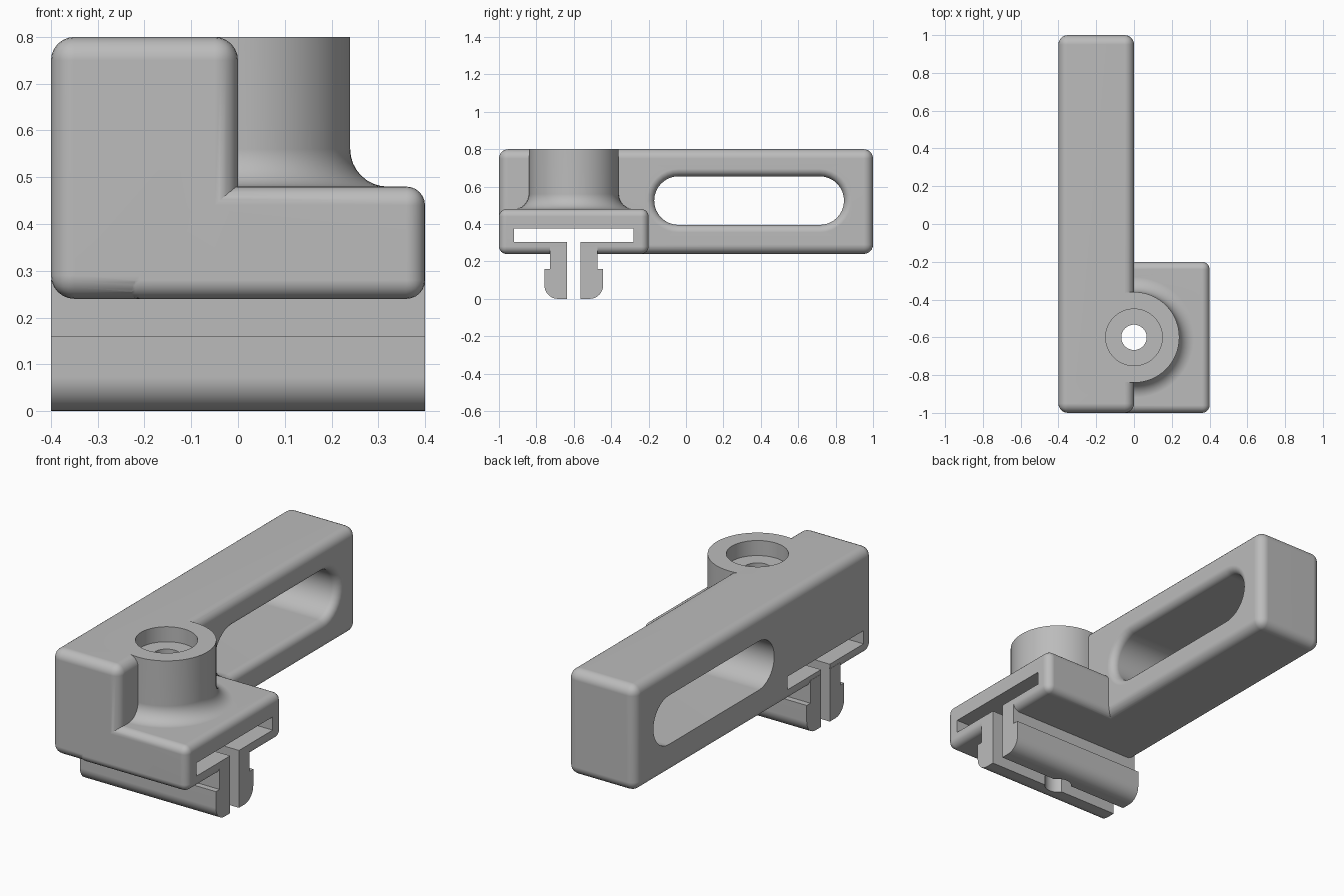
import bpy, bmesh
from math import sin, cos, pi, radians

cube = bpy.data.objects.get("Cube")
if cube:
    bpy.data.objects.remove(cube, do_unlink=True)

grey = bpy.data.materials.new("plain grey")
grey.use_nodes = True
grey.diffuse_color = (0.5, 0.5, 0.5, 1)
grey.node_tree.nodes["Principled BSDF"].inputs["Base Color"].default_value = (0.5, 0.5, 0.5, 1)

AXIS_Y = -0.6   # centre line of the boss and the clip


def finish(name, bm):
    bmesh.ops.recalc_face_normals(bm, faces=bm.faces)
    mesh = bpy.data.meshes.new(name)
    bm.to_mesh(mesh)
    bm.free()
    mesh.materials.append(grey)
    ob = bpy.data.objects.new(name, mesh)
    bpy.context.collection.objects.link(ob)
    return ob


def loft(name, rings):
    """Skin a list of equal closed rings and cap both ends."""
    bm = bmesh.new()
    loops = [[bm.verts.new(p) for p in ring] for ring in rings]
    for a, b in zip(loops, loops[1:]):
        for i in range(len(a)):
            j = (i + 1) % len(a)
            bm.faces.new((a[i], a[j], b[j], b[i]))
    bm.faces.new(loops[0])
    bm.faces.new(loops[-1])
    return finish(name, bm)


def prism(name, profile, x0=-0.4, x1=0.4):
    return loft(name, [[(x, y, z) for y, z in profile] for x in (x0, x1)])


def rect(y0, y1, z0, z1):
    return [(y0, z0), (y1, z0), (y1, z1), (y0, z1)]


def rounded_box(name, x0, x1, y0, y1, z0, z1, r):
    ob = prism(name, rect(y0, y1, z0, z1), x0, x1)
    bm = bmesh.new()
    bm.from_mesh(ob.data)
    bmesh.ops.bevel(bm, geom=bm.edges[:], offset=r, segments=6, profile=0.5, affect='EDGES')
    bm.to_mesh(ob.data)
    bm.free()
    return ob


def turned(name, profile, sides=64):
    """Solid of revolution about the vertical boss axis."""
    return loft(name, [[(r * cos(2 * pi * i / sides), AXIS_Y + r * sin(2 * pi * i / sides), z)
                        for i in range(sides)] for r, z in profile])


def combine(ob, other, operation, keep=False):
    mod = ob.modifiers.new("combine", 'BOOLEAN')
    mod.operation = operation
    mod.solver = 'EXACT'
    mod.object = other
    bpy.context.view_layer.objects.active = ob
    bpy.ops.object.modifier_apply(modifier=mod.name)
    if not keep:
        bpy.data.objects.remove(other, do_unlink=True)


def smooth(ob):
    bpy.ops.object.select_all(action='DESELECT')
    ob.select_set(True)
    bpy.context.view_layer.objects.active = ob
    bpy.ops.object.shade_smooth_by_angle(angle=radians(28))
    ob.modifiers.new("even shading", 'WEIGHTED_NORMAL').keep_sharp = True


# Long bar
body = rounded_box("bracket_body", -0.4, 0, -1, 1, 0.24, 0.8, 0.05)


# Long window through the bar, flared on its right-hand rim
def stadium(x, r, y0=-0.04, y1=0.715, z=0.525, n=16):
    ring = [(x, y1 + r * sin(pi * i / n), z + r * cos(pi * i / n)) for i in range(n + 1)]
    return ring + [(x, y0 - r * sin(pi * i / n), z - r * cos(pi * i / n)) for i in range(n + 1)]


flare = [(-0.04 + 0.04 * sin(t * pi / 12), 0.17 - 0.04 * cos(t * pi / 12)) for t in range(7)]
window = loft("window_cutter", [stadium(x, r) for x, r in [(-0.5, 0.13)] + flare + [(0.05, 0.17)]])
combine(body, window, 'DIFFERENCE')

# Base block beside the bar
base = rounded_box("base_block", -0.25, 0.4, -1, -0.2, 0.24, 0.48, 0.04)
combine(body, base, 'UNION')

# Round boss with a filleted foot
fillet = [(0.32 - 0.08 * sin(t * pi / 16), 0.56 - 0.08 * cos(t * pi / 16)) for t in range(9)]
boss = turned("boss", [(0.32, 0.42)] + fillet + [(0.24, 0.8)])
combine(body, boss, 'UNION')

# Flat nut slot and the gap leading down from it
combine(body, prism("slot_cutter", rect(-0.92, -0.28, 0.305, 0.375), -0.6, 0.6), 'DIFFERENCE')
combine(body, prism("gap_cutter", rect(-0.637, -0.563, 0.1, 0.34), -0.6, 0.6), 'DIFFERENCE')

# Screw hole with counterbore
hole = turned("hole_cutter", [(0.067, -0.2), (0.067, 0.72), (0.15, 0.72), (0.15, 0.9)])
combine(body, hole, 'DIFFERENCE', keep=True)
smooth(body)

# Two mirrored clip legs with hooked, rounded feet
foot = [(0.085 + 0.072 * sin(t * pi / 16), 0.072 - 0.072 * cos(t * pi / 16)) for t in range(9)]
leg = [(0.037, 0.28), (0.037, 0)] + foot + [(0.157, 0.16), (0.126, 0.16), (0.126, 0.28)]
for name, side in (("front_clip_leg", -1), ("back_clip_leg", 1)):
    ob = prism(name, [(AXIS_Y + side * d, z) for d, z in leg])
    combine(ob, hole, 'DIFFERENCE', keep=True)
    smooth(ob)
bpy.data.objects.remove(hole, do_unlink=True)
